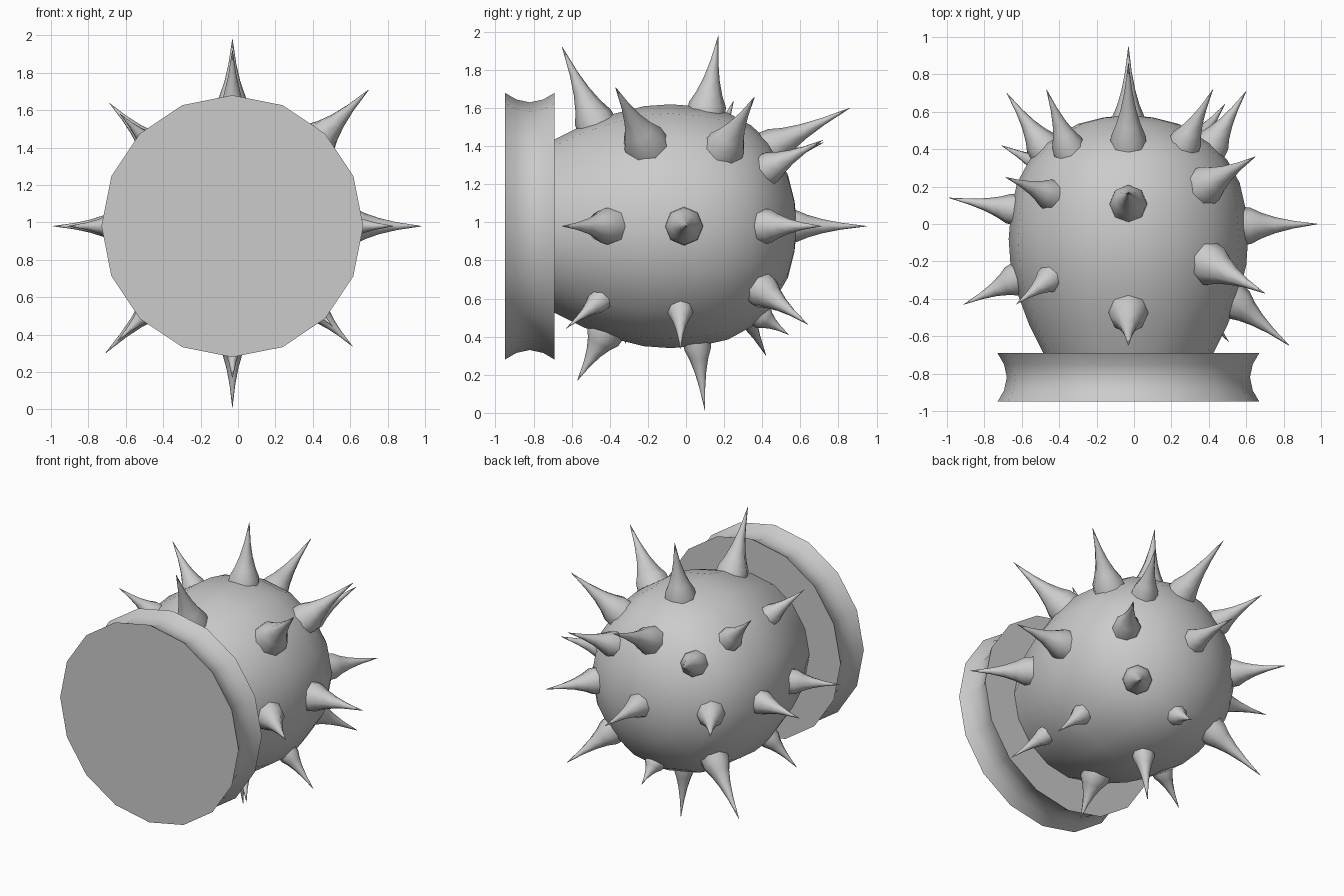
import bpy, bmesh, math
from mathutils import Vector

if "Cube" in bpy.data.objects:
    bpy.data.objects.remove(bpy.data.objects["Cube"])

CX, CZ = -0.03, 0.98   # axis of revolution runs along y


def finish(name, bm, angle):
    bmesh.ops.remove_doubles(bm, verts=bm.verts, dist=1e-5)
    bmesh.ops.recalc_face_normals(bm, faces=bm.faces)
    me = bpy.data.meshes.new(name)
    bm.to_mesh(me)
    bm.free()
    ob = bpy.data.objects.new(name, me)
    bpy.context.collection.objects.link(ob)
    bpy.ops.object.select_all(action='DESELECT')
    ob.select_set(True)
    bpy.context.view_layer.objects.active = ob
    bpy.ops.object.shade_smooth_by_angle(angle=math.radians(angle))
    return ob


def loft(bm, rings):
    for a, b in zip(rings, rings[1:]):
        n = len(a)
        for i in range(n):
            j = (i + 1) % n
            bm.faces.new((a[i], a[j], b[j], b[i]))
    for end in (rings[0], rings[-1]):
        bm.faces.new(end)


def lathe(name, profile, sides=16):
    bm = bmesh.new()
    rings = []
    for r, y in profile:
        rings.append([bm.verts.new((CX + r * math.sin(math.tau * i / sides), y,
                                    CZ + r * math.cos(math.tau * i / sides)))
                      for i in range(sides)])
    loft(bm, rings)
    return finish(name, bm, 40)


# mounting plate with a waisted rim
lathe("mounting_plate", [(0.70, -0.95), (0.665, -0.89), (0.65, -0.82),
                         (0.665, -0.75), (0.70, -0.69)])

# egg-shaped body
BODY = [(0.45, -0.70), (0.53, -0.54), (0.59, -0.38), (0.63, -0.22), (0.64, -0.08),
        (0.627, 0.08), (0.595, 0.22), (0.53, 0.34), (0.45, 0.43), (0.27, 0.535),
        (0.13, 0.57), (0.001, 0.582)]
lathe("body", BODY)


def body_radius(y):
    for (r0, y0), (r1, y1) in zip(BODY, BODY[1:]):
        if y0 <= y <= y1:
            return r0 + (r1 - r0) * (y - y0) / (y1 - y0)
    return 0.0


def spike(name, base, tip, radius):
    axis = (tip - base).normalized()
    length = (tip - base).length
    q = axis.to_track_quat('Z', 'Y')
    bm = bmesh.new()
    rings = []
    for h, k in [(-0.06 / length, 1.0), (0.05, 0.93), (0.2, 0.66), (0.4, 0.41),
                 (0.65, 0.2), (1.0, 0.012)]:
        rings.append([bm.verts.new(base + q @ Vector((
            radius * k * math.cos(math.tau * i / 8),
            radius * k * math.sin(math.tau * i / 8), h * length))) for i in range(8)])
    loft(bm, rings)
    finish(name, bm, 55)


# spikes in eight directions: (base y, tip y, tip distance from axis, base radius)
ROWS = {
    "top": (90, [(-0.48, -0.65, 0.94, 0.11), (0.11, 0.17, 1.0, 0.105), (0.45, 0.86, 0.62, 0.10)]),
    "upper_right": (45, [(-0.22, -0.37, 1.03, 0.12), (0.21, 0.36, 0.96, 0.11), (0.44, 0.72, 0.64, 0.09)]),
    "right": (0, [(-0.42, -0.65, 0.86, 0.10), (-0.01, 0.0, 1.01, 0.105), (0.43, 0.71, 0.63, 0.095)]),
    "lower_right": (-45, [(-0.46, -0.63, 0.76, 0.065), (-0.03, -0.03, 0.91, 0.07), (0.40, 0.64, 0.73, 0.10)]),
    "bottom": (-90, [(-0.43, -0.57, 0.81, 0.10), (0.06, 0.10, 0.97, 0.075), (0.40, 0.54, 0.57, 0.07)]),
    "lower_left": (-135, [(-0.27, -0.32, 0.87, 0.075), (0.28, 0.42, 0.96, 0.10)]),
    "left": (180, [(-0.30, -0.43, 0.88, 0.09), (0.08, 0.14, 0.96, 0.085), (0.42, 0.70, 0.65, 0.095)]),
    "upper_left": (135, [(-0.30, -0.43, 0.85, 0.075), (0.16, 0.25, 0.93, 0.085), (0.42, 0.72, 0.62, 0.09)]),
}
for name, (deg, row) in ROWS.items():
    a = math.radians(deg)
    out = Vector((math.cos(a), 0, math.sin(a)))
    for n, (by, ty, tr, radius) in enumerate(row):
        c = Vector((CX, 0, CZ))
        base = c + out * body_radius(by) + Vector((0, by, 0))
        tip = c + out * tr + Vector((0, ty, 0))
        spike(f"spike_{name}_{n + 1}", base, tip, radius)

# spike at the far end of the axis
spike("spike_end", Vector((CX, 0.56, CZ)), Vector((CX, 0.95, CZ)), 0.09)
